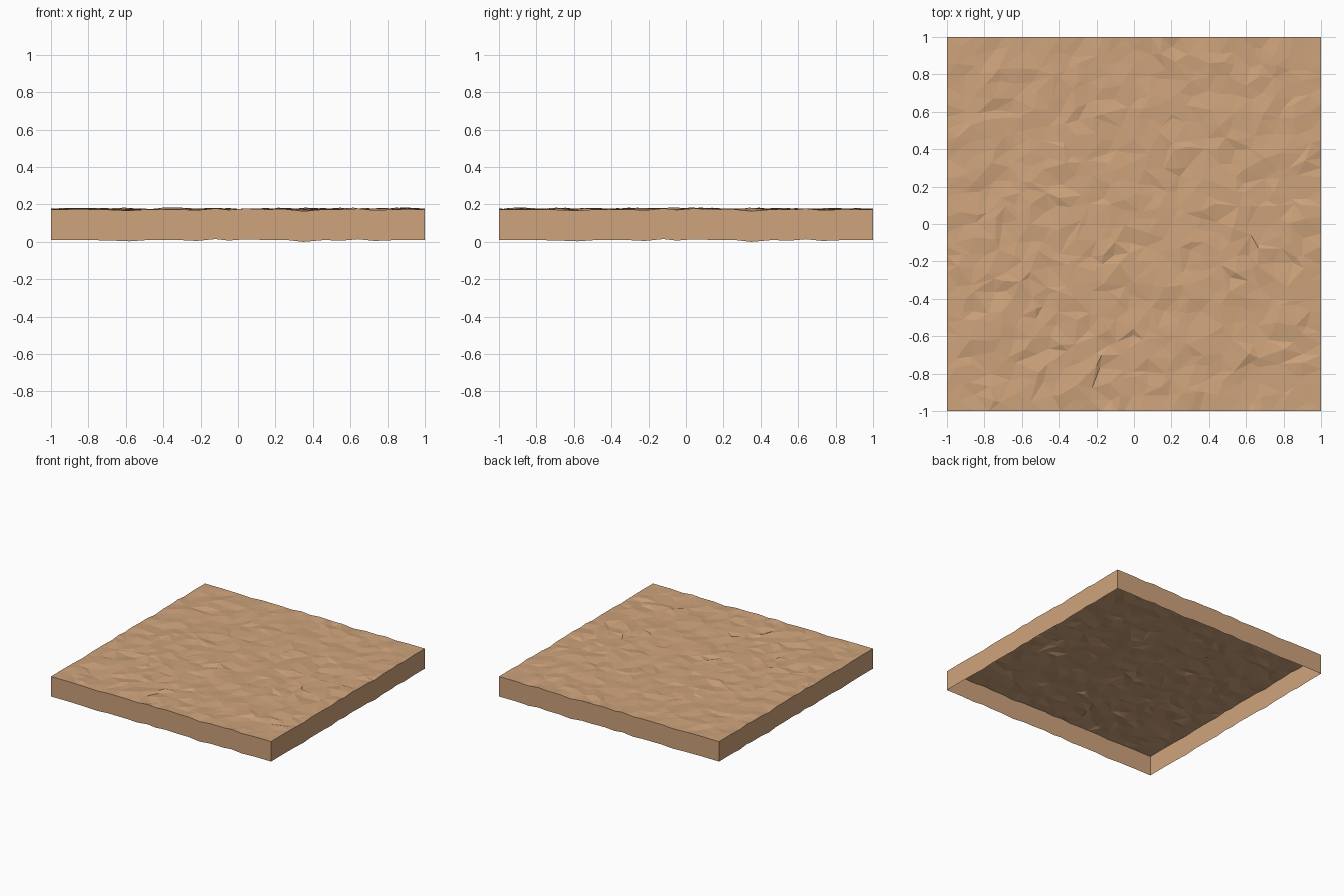
import bpy, bmesh, random
from mathutils import Vector, noise
from mathutils.geometry import delaunay_2d_cdt

if "Cube" in bpy.data.objects:
    bpy.data.objects.remove(bpy.data.objects["Cube"])

random.seed(7)
N = 26            # cells per side
STEP = 2.0 / N
TOP = 0.178       # mean height of the ground
DEPTH = 0.164     # height of the skirt

# shared wavy border profile: (position, offset from mean height)
PROFILE = [(-1, 0), (-.85, .001), (-.7, -.001), (-.58, -.006), (-.48, .001),
           (-.3, 0), (-.22, -.004), (-.12, .006), (-.05, -.002), (.04, .005),
           (.15, .001), (.25, .002), (.35, -.009), (.45, 0), (.57, -.001),
           (.64, .005), (.73, -.004), (.85, .001), (1, 0)]


def border_height(t):
    for (a, u), (b, v) in zip(PROFILE, PROFILE[1:]):
        if t <= b:
            return TOP + u + (v - u) * (t - a) / (b - a)
    return TOP


def ground_height(x, y):
    soft = 0.004 * noise.noise(Vector((x * 6, y * 6, 2.3)))
    z = soft + random.gauss(0, 0.0042)
    return TOP + max(-0.009, min(0.010, z))


# scattered ground points, with exact points along the border
coords = [0.0] * 0
heights = []
loop = []
ts = [p[0] for p in PROFILE]
extra = [(a + b) / 2 for a, b in zip(ts, ts[1:])]
ts = sorted(ts + extra)
for t in ts[:-1]:
    loop.append((t, -1.0, border_height(t)))
for t in ts[:-1]:
    loop.append((1.0, t, border_height(t)))
for t in reversed(ts[1:]):
    loop.append((t, 1.0, border_height(t)))
for t in reversed(ts[1:]):
    loop.append((-1.0, t, border_height(t)))
points = list(loop)
for i in range(1, N):
    for j in range(1, N):
        x = -1 + (i + random.uniform(-.42, .42)) * STEP
        y = -1 + (j + random.uniform(-.42, .42)) * STEP
        points.append((x, y, ground_height(x, y)))

# irregular triangulated ground
flat = [Vector((p[0], p[1])) for p in points]
n = len(loop)
edges = [(i, (i + 1) % n) for i in range(n)]
verts2d, _, faces, origins, _, _ = delaunay_2d_cdt(flat, edges, [], 1, 1e-5)
bm = bmesh.new()
verts = [bm.verts.new((v.x, v.y, points[o[0]][2] if o else TOP))
         for v, o in zip(verts2d, origins)]
for f in faces:
    bm.faces.new([verts[i] for i in f])
bm.normal_update()
for f in bm.faces:
    if f.normal.z < 0:
        f.normal_flip()

# skirt pulled straight down from the border, open underneath
border = [e for e in bm.edges if e.is_boundary]
new = bmesh.ops.extrude_edge_only(bm, edges=border)["geom"]
bmesh.ops.translate(bm, vec=(0, 0, -DEPTH),
                    verts=[g for g in new if isinstance(g, bmesh.types.BMVert)])
bm.normal_update()
for f in bm.faces:
    if abs(f.normal.z) < 0.01 and f.normal.dot(f.calc_center_median()) < 0:
        f.normal_flip()

# stand the tile on z = 0
low = min(v.co.z for v in bm.verts)
bmesh.ops.translate(bm, vec=(0, 0, -low), verts=bm.verts)

mesh = bpy.data.meshes.new("ground_tile")
bm.to_mesh(mesh)
bm.free()
tile = bpy.data.objects.new("ground_tile", mesh)
bpy.context.collection.objects.link(tile)

# sandy material
sand = bpy.data.materials.new("sand")
sand.diffuse_color = (0.62, 0.37, 0.20, 1)
sand.use_nodes = True
sand.node_tree.nodes["Principled BSDF"].inputs["Base Color"].default_value = sand.diffuse_color
mesh.materials.append(sand)
